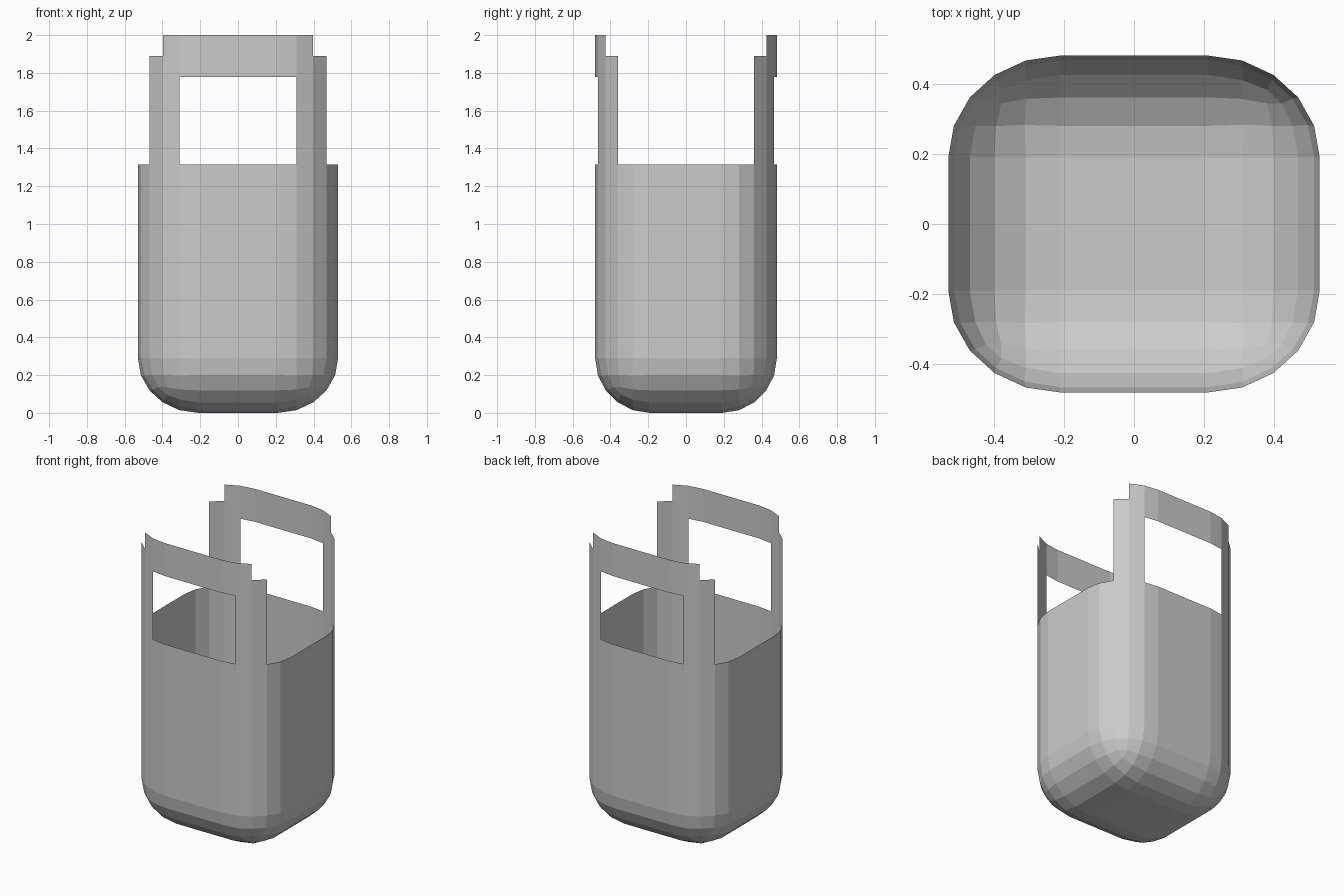
import bpy
import bmesh
from mathutils import Vector, Matrix

if "Cube" in bpy.data.objects:
    bpy.data.objects.remove(bpy.data.objects["Cube"])

# Rounded tall box: corners of radius 1, later scaled to the real radii
RX, RY, RZ = 0.32, 0.2905, 0.29
HALF_X, HALF_Y, TOP = 0.53, 0.481, 2.5
RIM, BAR_LOW, POST_TOP, BAR_TOP = 1.315, 1.777, 1.89, 2.0

bm = bmesh.new()
bmesh.ops.create_cube(bm, size=1.0)
bmesh.ops.translate(bm, verts=bm.verts, vec=(0, 0, 0.5))
bmesh.ops.scale(bm, verts=bm.verts,
                vec=(2 * HALF_X / RX, 2 * HALF_Y / RY, TOP / RZ))
bmesh.ops.bevel(bm, geom=bm.edges[:], offset=1.0, offset_type='OFFSET',
                segments=5, profile=0.5, affect='EDGES')
bmesh.ops.scale(bm, verts=bm.verts, vec=(RX, RY, RZ))

# Horizontal cuts for the rim, window and handle tops
for z in (RIM, BAR_LOW, POST_TOP, BAR_TOP):
    bmesh.ops.bisect_plane(bm, geom=bm.verts[:] + bm.edges[:] + bm.faces[:],
                           plane_co=(0, 0, z), plane_no=(0, 0, 1))


def is_open(face):
    c = face.calc_center_median()
    x = abs(c.x)
    if c.z < RIM:
        return False
    return (c.z > BAR_TOP                       # above the handles
            or x > 0.475                        # open sides
            or (x < 0.3 and c.z < BAR_LOW)      # grip window
            or (x > 0.4 and c.z > POST_TOP))    # stepped post top


bmesh.ops.delete(bm, geom=[f for f in bm.faces if is_open(f)], context='FACES')
bmesh.ops.recalc_face_normals(bm, faces=bm.faces[:])
# The floor faces down, so the shell is oriented outwards
floor = min(bm.faces, key=lambda f: f.calc_center_median().z)
if floor.normal.z > 0:
    bmesh.ops.reverse_faces(bm, faces=bm.faces[:])

mesh = bpy.data.meshes.new("carry_bag")
bm.to_mesh(mesh)
bm.free()
bag = bpy.data.objects.new("carry_bag", mesh)
bpy.context.collection.objects.link(bag)
